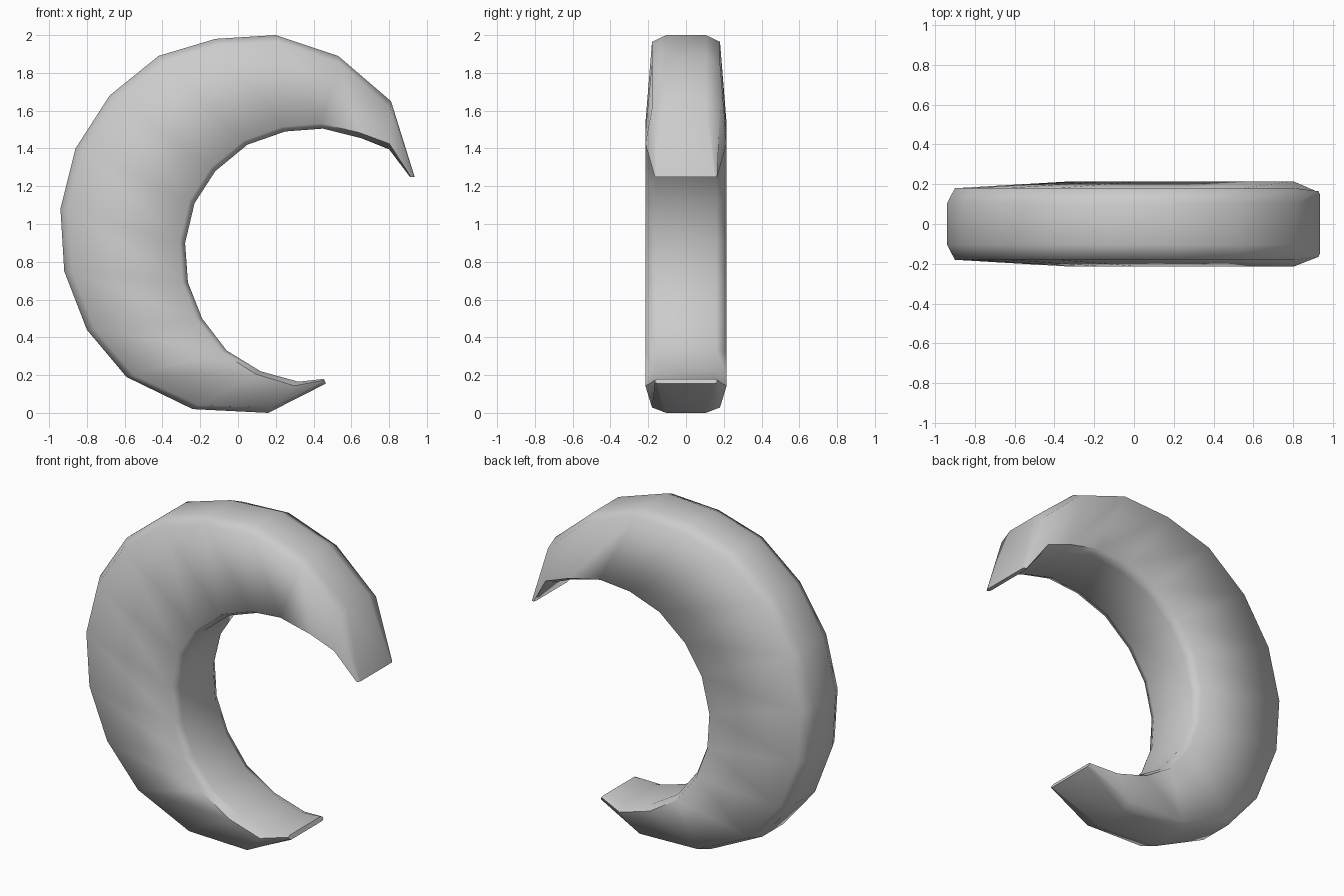
import bpy, bmesh
from mathutils import Vector

if "Cube" in bpy.data.objects:
    bpy.data.objects.remove(bpy.data.objects["Cube"])

# Outer and inner outline of the crescent (x, z), upper tip to lower tip
OUTER = [(.935, 1.25), (.81, 1.65), (.53, 1.89), (.20, 2.0), (-.12, 1.98),
         (-.42, 1.89), (-.68, 1.68), (-.86, 1.40), (-.94, 1.08), (-.92, .75),
         (-.80, .44), (-.59, .19), (-.24, .02), (.16, 0), (.465, .155)]
INNER = [(.91, 1.25), (.80, 1.395), (.65, 1.455), (.45, 1.505), (.25, 1.49),
         (.05, 1.42), (-.12, 1.28), (-.23, 1.11), (-.28, .90), (-.265, .69),
         (-.19, .50), (-.06, .33), (.12, .22), (.32, .165), (.455, .18)]


def section(bm, outer, inner, tip):
    """Chamfered cross-section running from the outer rim to the inner rim."""
    o, i = Vector(outer), Vector(inner)
    length = (i - o).length
    a, b = min(.04, length * .25), min(.03, length * .25)
    half = (.15, .165, .165, .15) if tip else (.105, .18, .215, .16)
    steps = list(zip((0, a, length - b, length), half))
    pts = [(t, -y) for t, y in steps] + [(t, y) for t, y in reversed(steps)]
    d = (i - o).normalized()
    return [bm.verts.new((o.x + d.x * t, y, o.y + d.y * t)) for t, y in pts]


# Crescent: loft the sections and cap both tips
bm = bmesh.new()
last = len(OUTER) - 1
rings = [section(bm, o, i, k in (0, last))
         for k, (o, i) in enumerate(zip(OUTER, INNER))]
for r, s in zip(rings, rings[1:]):
    for k in range(8):
        n = (k + 1) % 8
        bm.faces.new((r[k], r[n], s[n], s[k]))
bm.faces.new(rings[0])
bm.faces.new(rings[-1])
bmesh.ops.recalc_face_normals(bm, faces=bm.faces)
mesh = bpy.data.meshes.new("crescent")
bm.to_mesh(mesh)
bm.free()
crescent = bpy.data.objects.new("crescent", mesh)
bpy.context.collection.objects.link(crescent)

# Smooth shading with sharp tips
bpy.context.view_layer.objects.active = crescent
crescent.select_set(True)
bpy.ops.object.shade_smooth_by_angle(angle=1.2)
